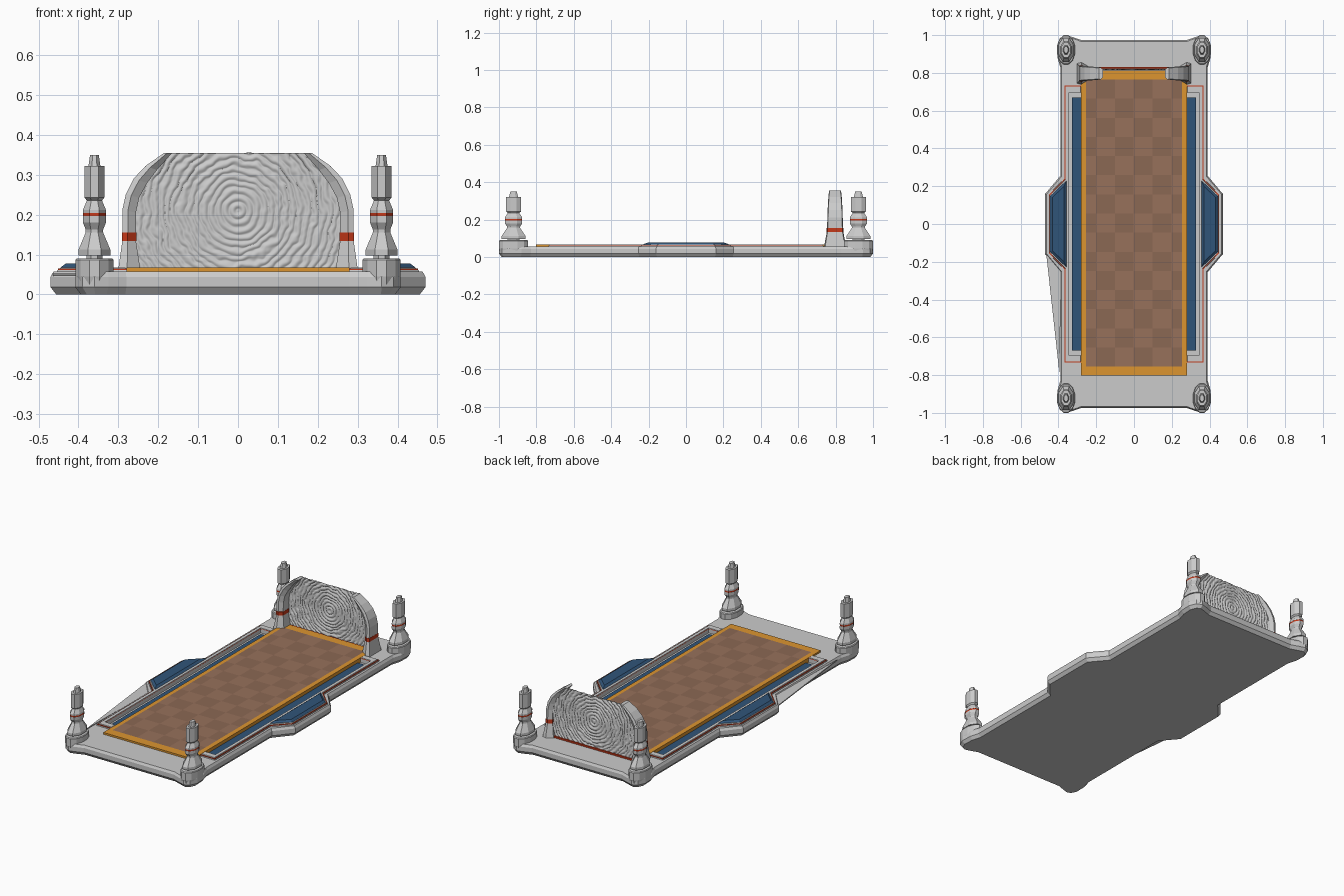
import bpy, bmesh, math
from mathutils import Vector, noise

if "Cube" in bpy.data.objects:
    bpy.data.objects.remove(bpy.data.objects["Cube"])


def material(name, rgb):
    m = bpy.data.materials.new(name)
    m.diffuse_color = (*rgb, 1)
    m.use_nodes = True
    m.node_tree.nodes["Principled BSDF"].inputs["Base Color"].default_value = m.diffuse_color
    return m


RED = material("red", (0.55, 0.04, 0.01))
BLUE = material("blue", (0.03, 0.09, 0.19))
ORANGE = material("orange", (0.72, 0.30, 0.03))
BROWN = material("brown", (0.31, 0.165, 0.105))
DARK_BROWN = material("dark_brown", (0.26, 0.138, 0.088))


def finish(name, bm, *mats):
    bmesh.ops.recalc_face_normals(bm, faces=bm.faces)
    me = bpy.data.meshes.new(name)
    bm.to_mesh(me)
    bm.free()
    for m in mats:
        if m:
            me.materials.append(m)
    ob = bpy.data.objects.new(name, me)
    bpy.context.collection.objects.link(ob)
    return ob


def loft(name, rings, mat=None):
    bm = bmesh.new()
    vs = [[bm.verts.new(p) for p in r] for r in rings]
    n = len(vs[0])
    for a, b in zip(vs, vs[1:]):
        for i in range(n):
            j = (i + 1) % n
            bm.faces.new((a[i], a[j], b[j], b[i]))
    bm.faces.new(vs[0])
    bm.faces.new(vs[-1])
    return finish(name, bm, mat)


def inset(pts, d):
    # mitred inset of a counter-clockwise outline
    out = []
    for i, p in enumerate(pts):
        p = Vector(p)
        e1 = (p - Vector(pts[i - 1])).normalized()
        e2 = (Vector(pts[(i + 1) % len(pts)]) - p).normalized()
        n1, n2 = Vector((-e1.y, e1.x)), Vector((-e2.y, e2.x))
        out.append(tuple(p + (n1 + n2) * d / (1 + n1.dot(n2))))
    return out


def stack(name, pts, layers, mat=None, sx=1):
    # layers: (inset, z)
    return loft(name, [[(sx * x, y, z) for x, y in inset(pts, d)] for d, z in layers], mat)


def box(name, x0, x1, y0, y1, z0, z1, mat=None):
    return stack(name, [(x0, y0), (x1, y0), (x1, y1), (x0, y1)], [(0, z0), (0, z1)], mat)


def oval(cx, cy, z, r, ry, n):
    k = 1 / math.cos(math.pi / n)
    return [(cx + r * k * math.cos((i + .5) * math.tau / n),
             cy + ry * k * math.sin((i + .5) * math.tau / n), z) for i in range(n)]


# base slab with side bulges and corner knobs
q = [(.47, .16), (.39, .255), (.39, .83), (.405, .88), (.408, .945),
     (.39, .985), (.36, 1.0), (.325, .99), (.28, .974)]
right = [(x, -y) for x, y in reversed(q)] + q
outline = right + [(-x, -y) for x, y in right]
base = stack("base", outline, [(.014, 0), (0, .018), (0, .044), (.007, .057)])

# thin web along the left side in front of the bulge
web = [(-.465, -.155), (-.395, -.79), (-.385, -.25)]
loft("side_web", [[(x, y, z) for x, y in web] for z in (.046, .052)])

# side frames, red trim, raised pads and recessed strips
tq = [(.455, .155), (.372, .24), (.372, .737), (.272, .737)]
tray = [(x, -y) for x, y in reversed(tq)] + tq
pq = [(.445, .148), (.357, .232)]
pad = [(x, -y) for x, y in reversed(pq)] + pq
cut = [base]
for s, side in ((1, "right"), (-1, "left")):
    cut.append(stack(side + "_frame", tray, [(0, .05), (.002, .061)], None, s))
    cut.append(stack(side + "_red_trim", tray, [(.004, .06), (.004, .0645)], RED, s))
    cut.append(stack(side + "_frame_top", tray, [(.008, .063), (.010, .068)], None, s))
    stack(side + "_pad", pad, [(0, .064), (.002, .069), (.014, .078)], BLUE, s)
    a, b = sorted((s * .275, s * .327))
    box(side + "_strip", a, b, -.67, .67, .035, .048, BLUE)
    a, b = sorted((s * .265, s * .345))
    cutter = box(side + "_recess_cutter", a, b, -.695, .695, .04, .12)
    cutter.hide_render = True
    cutter.hide_set(True)
    for ob in cut:
        if ob is base or ob.name.startswith(side):
            m = ob.modifiers.new("recess", 'BOOLEAN')
            m.operation, m.object, m.solver = 'DIFFERENCE', cutter, 'EXACT'

# mattress border and checkered top
box("mattress_border", -.28, .28, -.803, .812, .03, .067, ORANGE)
bm = bmesh.new()
xs = [-.255] + [-.255 + .054 + .0996 * i for i in range(5)] + [.255]
ys = [-.755 + 1.52 * i / 15 for i in range(16)]
gv = [[bm.verts.new((x, y, .0685)) for x in xs] for y in ys]
for j in range(len(ys) - 1):
    for i in range(len(xs) - 1):
        f = bm.faces.new((gv[j][i], gv[j][i + 1], gv[j + 1][i + 1], gv[j + 1][i]))
        f.material_index = (i + j) % 2
finish("mattress_checker", bm, BROWN, DARK_BROWN)

# corner pedestals and posts
parts = [
    ("post", [(.02, .085), (.02, .097), (.04, .097), (.04, .112), (.022, .155), (.022, .163),
              (.029, .18), (.029, .196)], None),
    ("post_band", [(.0285, .195), (.0285, .205)], RED),
    ("post_top", [(.029, .204), (.029, .212), (.019, .235), (.025, .243), (.025, .322),
                  (.015, .322), (.011, .349)], None)]
for sx in (-1, 1):
    for sy in (-1, 1):
        tag = ("back" if sy > 0 else "front") + ("_right_" if sx > 0 else "_left_")
        cx, cy = sx * .36, sy * .922
        loft(tag + "pedestal", [oval(cx, cy, z, r, r * 1.62, 12)
                                for r, z in ((.044, .02), (.048, .045), (.048, .086), (.045, .09))])
        for name, prof, mat in parts:
            loft(tag + name, [oval(cx, cy, z, r, r * 1.6, 8) for r, z in prof], mat)

# headboard arms: (outer x, outer z, inner x, inner z, half depth)
foot = [(.302, .05, .243, .05, .060), (.290, .135, .256, .135, .044)]
band = [(.291, .134, .255, .134, .045), (.291, .155, .255, .155, .045)]
arch = [(.290, .154, .256, .154, .043), (.290, .212, .256, .205, .041),
        (.281, .252, .248, .242, .040), (.262, .290, .228, .279, .038),
        (.232, .322, .203, .312, .036), (.185, .355, .165, .355, .032)]


def arm_ring(s, xo, zo, xi, zi, d):
    xm, zm = xo * .6 + xi * .4, zo * .6 + zi * .4
    sec = [(xo, zo, -.9), (xm, zm, -1), (xi, zi, -.65), (xi, zi, .65), (xm, zm, 1), (xo, zo, .9)]
    return [(s * x, .797 + k * d, z) for x, z, k in sec]


for s, side in ((1, "right_"), (-1, "left_")):
    for name, rows, mat in (("arm_foot", foot, None), ("arm_band", band, RED), ("arm_arch", arch, None)):
        loft("headboard_" + side + name, [arm_ring(s, *r) for r in rows], mat)


# rippled headboard panel filling the arch
def half_width(z):
    rows = foot + arch[1:]
    for a, b in zip(rows, rows[1:]):
        za, zb = (a[1] + a[3]) / 2, (b[1] + b[3]) / 2
        if z <= zb:
            t = (z - za) / (zb - za)
            return (a[0] + a[2]) / 2 * (1 - t) + (b[0] + b[2]) / 2 * t
    return .175


NX, NZ = 190, 100
bm = bmesh.new()
gv = []
for j in range(NZ + 1):
    z = .062 + (.354 - .062) * j / NZ
    w = half_width(z)
    row = []
    for i in range(NX + 1):
        x = w * (2 * i / NX - 1)
        r = math.hypot(x, z - .21)
        p = noise.noise(Vector((x * 22, z * 22, 3))) + .4 * noise.noise(Vector((x * 55, z * 55, 8)))
        h = .0022 * math.sin(math.tau * r / .018 + p * min(1, r / .1) * 4)
        row.append(bm.verts.new((x, .82 + h, z)))
    gv.append(row)
for j in range(NZ):
    for i in range(NX):
        bm.faces.new((gv[j][i], gv[j][i + 1], gv[j + 1][i + 1], gv[j + 1][i])).smooth = True
panel = finish("headboard_panel", bm)
sol = panel.modifiers.new("thickness", 'SOLIDIFY')
sol.thickness, sol.offset = .004, 0
box("headboard_red_sill", -.26, .26, .814, .83, .05, .066, RED)
